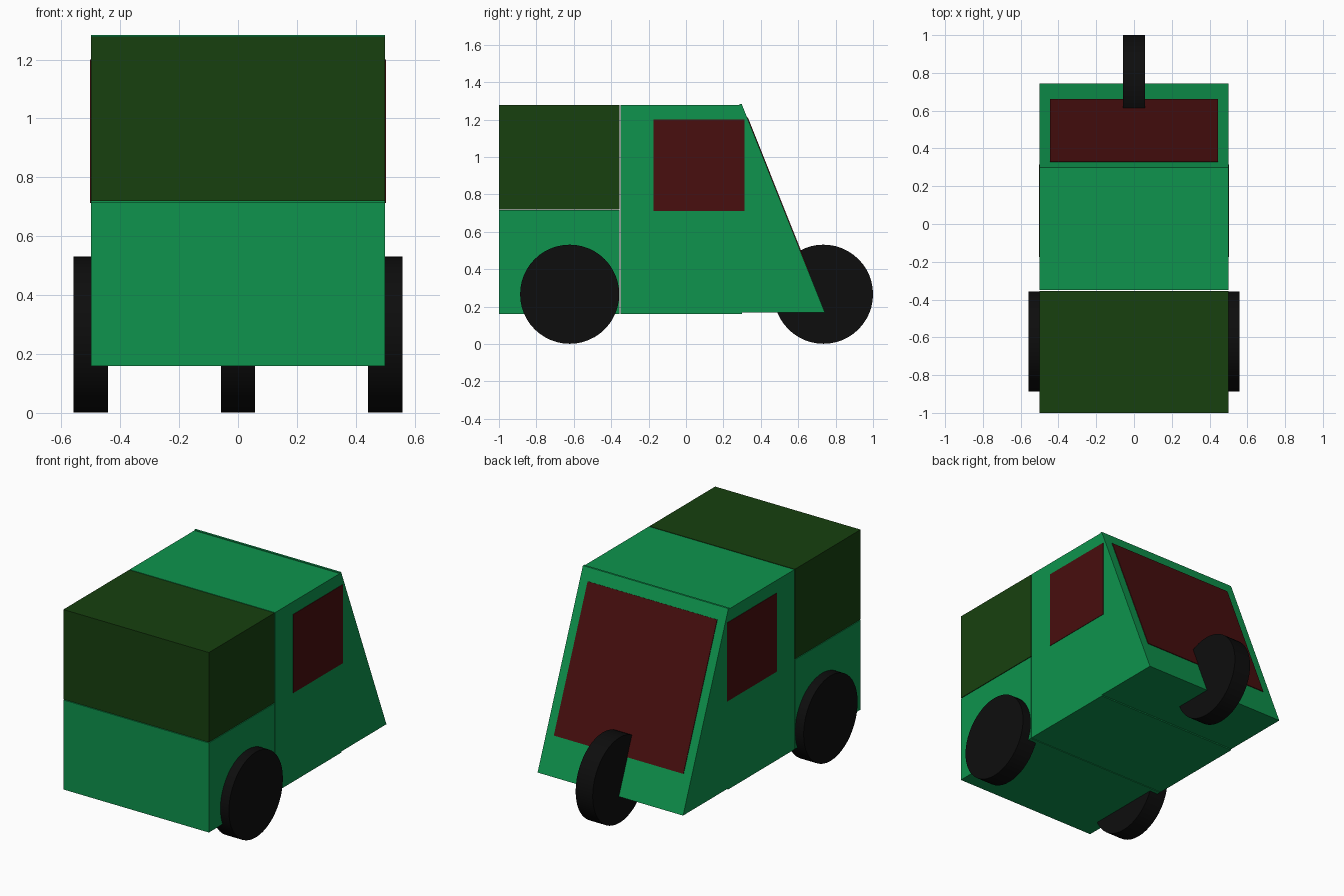
import bpy, bmesh, math
from mathutils import Vector, Matrix

if "Cube" in bpy.data.objects:
    bpy.data.objects.remove(bpy.data.objects["Cube"])


def material(name, rgb):
    m = bpy.data.materials.new(name)
    m.diffuse_color = (*rgb, 1)
    m.use_nodes = True
    m.node_tree.nodes["Principled BSDF"].inputs["Base Color"].default_value = m.diffuse_color
    return m


GREEN = material("body_green", (0.0044, 0.296, 0.074))
DARK = material("cargo_dark_green", (0.0086, 0.051, 0.0048))
RED = material("window_dark_red", (0.065, 0.0044, 0.0044))
BLACK = material("tyre_black", (0.004, 0.004, 0.004))


def finish(name, bm, mat):
    bmesh.ops.recalc_face_normals(bm, faces=bm.faces)
    me = bpy.data.meshes.new(name)
    bm.to_mesh(me)
    bm.free()
    me.materials.append(mat)
    ob = bpy.data.objects.new(name, me)
    bpy.context.collection.objects.link(ob)
    return ob


def prism(name, profile, x0, x1, mat):
    """Extrude a side profile of (y, z) points from x0 to x1."""
    bm = bmesh.new()
    face = bm.faces.new([bm.verts.new((x0, y, z)) for y, z in profile])
    ext = bmesh.ops.extrude_face_region(bm, geom=[face])
    verts = [v for v in ext["geom"] if isinstance(v, bmesh.types.BMVert)]
    bmesh.ops.translate(bm, verts=verts, vec=(x1 - x0, 0, 0))
    return finish(name, bm, mat)


def box(name, x, y, z, mat):
    profile = [(y[0], z[0]), (y[1], z[0]), (y[1], z[1]), (y[0], z[1])]
    return prism(name, profile, x[0], x[1], mat)


def wheel(name, x, y):
    bm = bmesh.new()
    bmesh.ops.create_cone(bm, cap_ends=True, segments=48, radius1=0.265,
                          radius2=0.265, depth=0.117,
                          matrix=Matrix.Translation((x, y, 0.266))
                          @ Matrix.Rotation(math.pi / 2, 4, 'Y'))
    ob = finish(name, bm, BLACK)
    bpy.ops.object.select_all(action='DESELECT')
    ob.select_set(True)
    bpy.context.view_layer.objects.active = ob
    bpy.ops.object.shade_smooth_by_angle(angle=math.radians(30))


W = (-0.5, 0.5)

# Cargo section: green base with dark upper box
box("cargo_base", W, (-1.0, -0.355), (0.16, 0.716), GREEN)
box("cargo_box", W, (-1.0, -0.355), (0.72, 1.278), DARK)

# Cab and sloping nose
box("cab", W, (-0.35, 0.30), (0.16, 1.278), GREEN)
top, bottom = Vector((0.298, 1.283)), Vector((0.743, 0.167))
prism("nose", [(0.285, 0.167), tuple(bottom), tuple(top), (0.285, 1.283)], *W, GREEN)

# Windscreen lying on the slope
along = bottom - top
normal = Vector((-along.y, along.x)).normalized()
a, b = top + along * 0.065, top + along * 0.81
prism("windscreen", [tuple(p + normal * d) for p, d in
                     ((a, -0.01), (b, -0.01), (b, 0.004), (a, 0.004))],
      -0.445, 0.445, RED)

# Side windows
for side, s in (("left", -1), ("right", 1)):
    box(side + "_window", sorted((s * 0.49, s * 0.503)), (-0.175, 0.314), (0.712, 1.20), RED)
    wheel(side + "_rear_wheel", s * 0.5, -0.622)

# Single front wheel
wheel("front_wheel", 0, 0.735)
